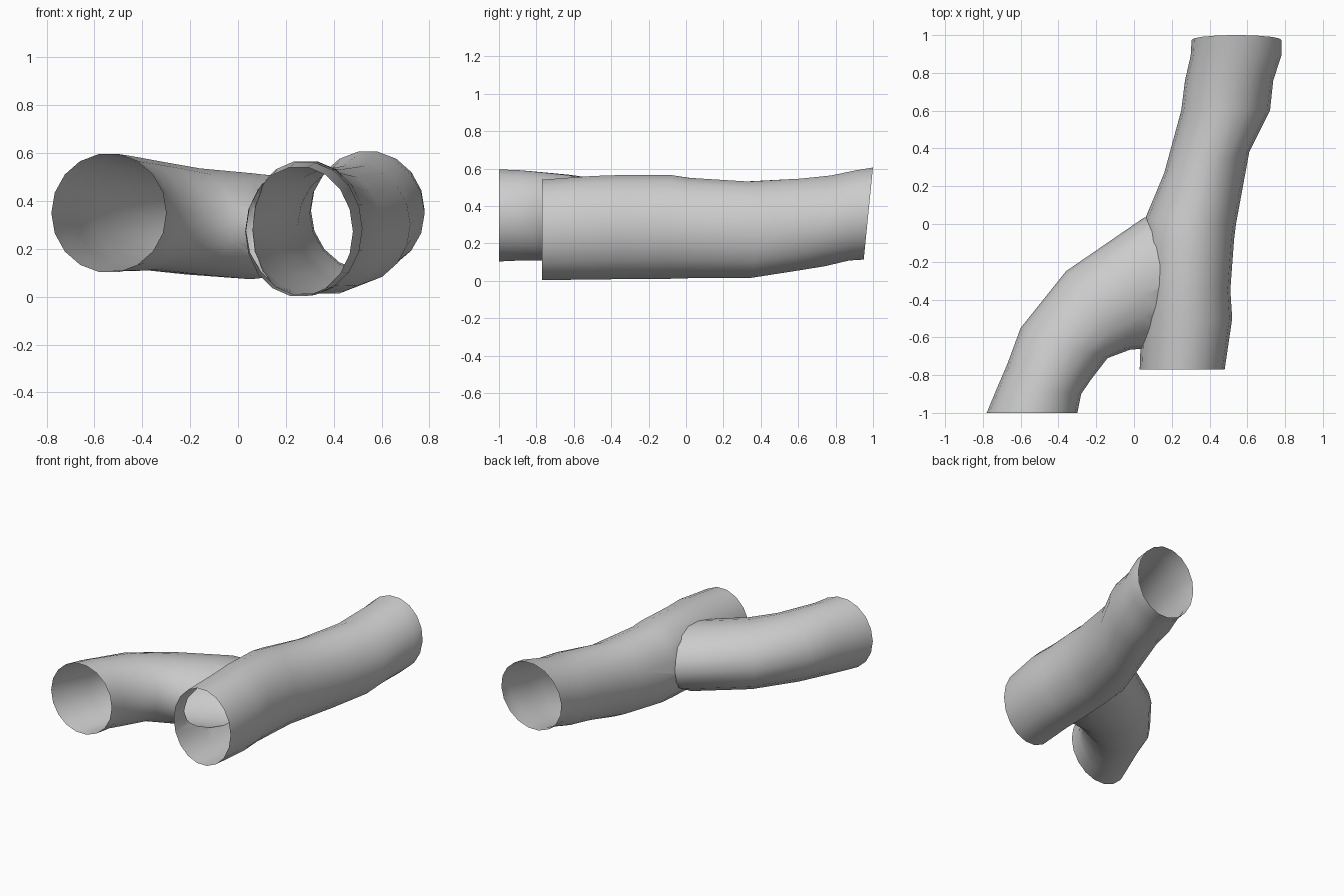
import bpy, bmesh, math

if "Cube" in bpy.data.objects:
    bpy.data.objects.remove(bpy.data.objects["Cube"])

SIDES = 18

def tube(name, sections):
    """Capped tube lofted through ellipses: (left x,y, right x,y, z low, z high, lean in y)."""
    bm = bmesh.new()
    rings = []
    for lx, ly, rx, ry, lo, hi, lean in sections:
        ring = []
        for i in range(SIDES):
            a = 2 * math.pi * i / SIDES
            c, s = math.cos(a), math.sin(a)
            ring.append(bm.verts.new(((lx + rx) / 2 + (rx - lx) / 2 * c,
                                      (ly + ry) / 2 + (ry - ly) / 2 * c + lean * s,
                                      (lo + hi) / 2 + (hi - lo) / 2 * s)))
        rings.append(ring)
    for a, b in zip(rings, rings[1:]):
        for i in range(SIDES):
            j = (i + 1) % SIDES
            bm.faces.new((a[i], a[j], b[j], b[i]))
    bm.faces.new(rings[0])
    bm.faces.new(rings[-1])
    bmesh.ops.recalc_face_normals(bm, faces=bm.faces[:])
    me = bpy.data.meshes.new(name)
    bm.to_mesh(me)
    bm.free()
    ob = bpy.data.objects.new(name, me)
    bpy.context.collection.objects.link(ob)
    return ob

# Straight main pipe, front to back
main = tube("branching_pipe", [
    (0.03, -0.77, 0.48, -0.77, 0.00, 0.545, 0),
    (0.04, -0.50, 0.52, -0.50, 0.003, 0.565, 0),
    (0.04, -0.35, 0.51, -0.35, 0.005, 0.57, 0),
    (0.05, -0.08, 0.53, -0.08, 0.007, 0.57, 0),
    (0.06, 0.03, 0.54, 0.00, 0.01, 0.555, 0),
    (0.16, 0.27, 0.61, 0.38, 0.01, 0.535, 0),
    (0.25, 0.60, 0.72, 0.60, 0.05, 0.55, 0.01),
    (0.27, 0.76, 0.737, 0.76, 0.075, 0.567, 0.015),
    (0.30, 0.89, 0.78, 0.89, 0.105, 0.595, 0.02),
    (0.305, 0.975, 0.78, 0.975, 0.11, 0.61, 0.025)])

# Side branch, its inner end buried in the main pipe
branch = tube("side_branch", [
    (-0.78, -1.0, -0.30, -1.0, 0.10, 0.60, 0),
    (-0.73, -0.88, -0.28, -0.90, 0.105, 0.595, 0),
    (-0.67, -0.74, -0.225, -0.82, 0.105, 0.585, 0),
    (-0.60, -0.55, -0.14, -0.71, 0.11, 0.57, 0),
    (-0.36, -0.25, -0.02, -0.665, 0.09, 0.54, 0),
    (0.055, 0.035, 0.05, -0.66, 0.07, 0.52, 0),
    (0.25, 0.05, 0.22, -0.50, 0.09, 0.50, 0)])

# Join into one hollow shell
mod = main.modifiers.new("join", "BOOLEAN")
mod.operation = "UNION"
mod.solver = "EXACT"
mod.object = branch
bpy.context.view_layer.objects.active = main
main.select_set(True)
bpy.ops.object.modifier_apply(modifier=mod.name)
bpy.data.objects.remove(branch)

# Open the three pipe mouths
bm = bmesh.new()
bm.from_mesh(main.data)
caps = []
for f in bm.faces:
    n, c = f.normal, f.calc_center_median()
    if (n.y < -0.98 and (c.y < -0.99 or (c.x > 0 and c.y < -0.76))) or (n.y > 0.9 and c.y > 0.9):
        caps.append(f)
bmesh.ops.delete(bm, geom=caps, context="FACES_ONLY")
bm.to_mesh(main.data)
bm.free()
bpy.ops.object.shade_smooth_by_angle(angle=math.radians(40))
